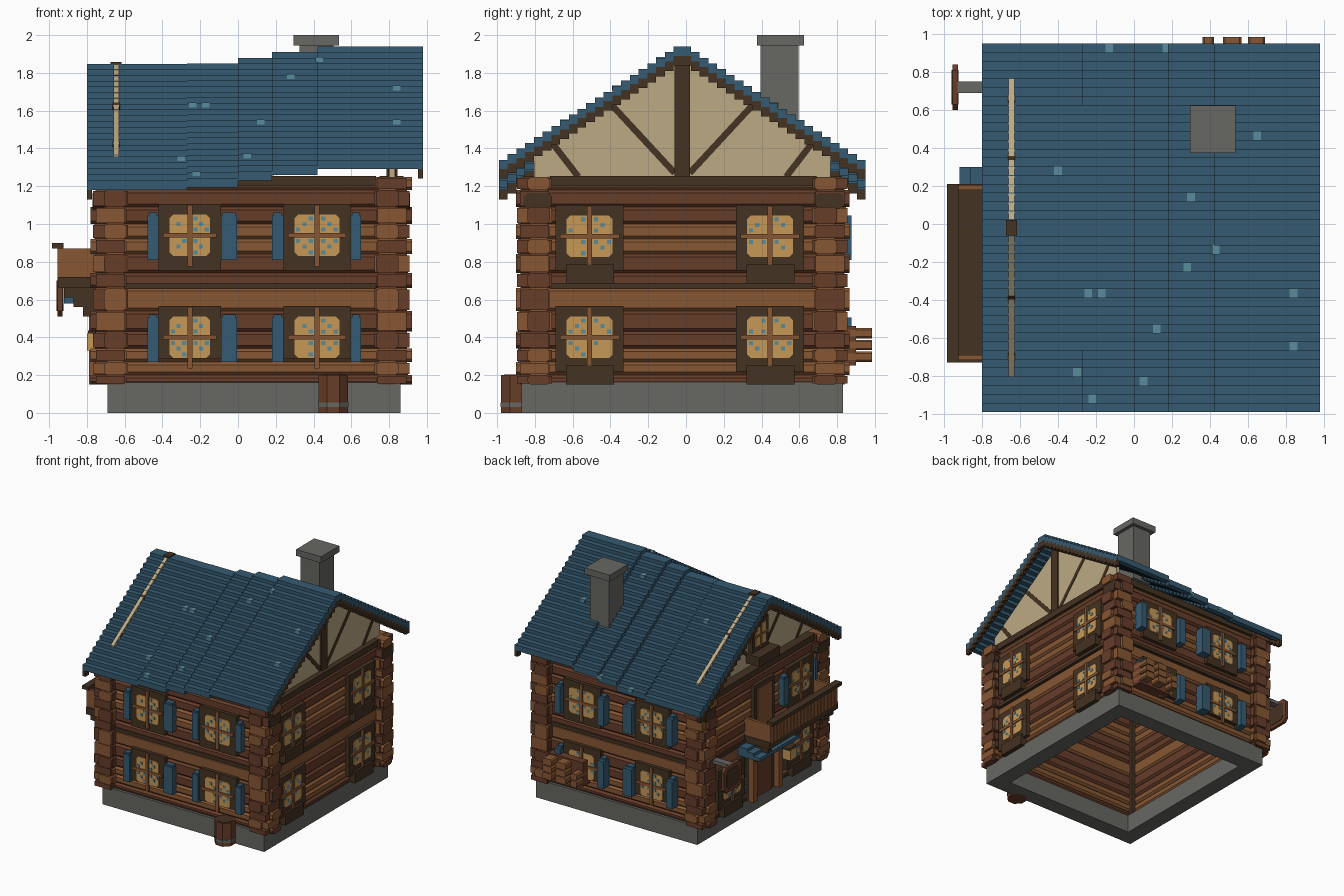
import bpy, bmesh, math, random
from mathutils import Vector

random.seed(4)
if "Cube" in bpy.data.objects:
    bpy.data.objects.remove(bpy.data.objects["Cube"])


def srgb(r, g, b):
    return tuple(((c / 255 + 0.055) / 1.055) ** 2.4 for c in (r, g, b)) + (1.0,)


COLOURS = {"roof_blue": srgb(54, 91, 114), "dark_log": srgb(103, 61, 42), "light_log": srgb(135, 87, 52),
           "dark_timber": srgb(68, 50, 34), "plaster": srgb(188, 170, 133), "glass_glow": srgb(198, 152, 86),
           "pale_blue": srgb(90, 140, 156), "stone": srgb(103, 104, 98)}
MATS = {}
for key, col in COLOURS.items():
    m = bpy.data.materials.new(key)
    m.use_nodes = True
    m.diffuse_color = col
    bsdf = m.node_tree.nodes["Principled BSDF"]
    bsdf.inputs["Base Color"].default_value = col
    bsdf.inputs["Roughness"].default_value = 0.9
    MATS[key] = m

PARTS = {}  # part name -> (bmesh, list of material names)


def prism(name, mat, pts, axis, a0, a1):
    """Extrude a 2D outline along x, y or z."""
    bm, slots = PARTS.setdefault(name, (bmesh.new(), []))
    if mat not in slots:
        slots.append(mat)

    def co(p, a):
        return {"x": (a, p[0], p[1]), "y": (p[0], a, p[1]), "z": (p[0], p[1], a)}[axis]
    lo = [bm.verts.new(co(p, a0)) for p in pts]
    hi = [bm.verts.new(co(p, a1)) for p in pts]
    n = len(pts)
    faces = [bm.faces.new(lo), bm.faces.new(hi)]
    faces += [bm.faces.new((lo[i], lo[(i + 1) % n], hi[(i + 1) % n], hi[i])) for i in range(n)]
    for f in faces:
        f.material_index = slots.index(mat)


def rect(a0, a1, b0, b1, c=0.0):
    """Rectangle outline, with cut corners if c is given."""
    if not c:
        return [(a0, b0), (a1, b0), (a1, b1), (a0, b1)]
    return [(a0 + c, b0), (a1 - c, b0), (a1, b0 + c), (a1, b1 - c),
            (a1 - c, b1), (a0 + c, b1), (a0, b1 - c), (a0, b0 + c)]


def box(name, mat, x0, x1, y0, y1, z0, z1):
    prism(name, mat, rect(x0, x1, y0, y1), "z", z0, z1)


# Outer wall planes: axis of the normal, position, direction
WALLS = {"front": ("y", -0.84, -1), "back": ("y", 0.80, 1), "right": ("x", 0.85, 1), "left": ("x", -0.71, -1)}


def plate(face, name, mat, u0, u1, d0, d1, z0, z1, c=0.0):
    """Block on a wall: u along it, d outward from it."""
    axis, pos, s = WALLS[face]
    prism(name, mat, rect(u0, u1, z0, z1, c), axis, pos + s * d0, pos + s * d1)


# Foundation ring
for y0, y1 in ((-0.87, -0.73), (0.69, 0.83)):
    box("foundation", "stone", -0.69, 0.86, y0, y1, 0, 0.16)
for x0, x1 in ((-0.69, -0.55), (0.72, 0.86)):
    box("foundation", "stone", x0, x1, -0.73, 0.69, 0, 0.16)

# Log walls with crossing ends at the corners
rows = [(0.15, 0.20, "D"), (0.20, 0.27, "L"), (0.27, 0.34, "L"), (0.34, 0.43, "D"), (0.43, 0.54, "D"),
        (0.54, 0.66, "L"), (0.66, 0.74, "D"), (0.74, 0.84, "D"), (0.84, 0.92, "L"), (0.92, 1.0, "L"),
        (1.0, 1.09, "D"), (1.09, 1.18, "D"), (1.18, 1.25, "L")]
TONE = {"D": "dark_log", "L": "light_log"}
for i, (z0, z1, t) in enumerate(rows):
    ex, ey = 0.025 * (i % 2), 0.025 * ((i + 1) % 2)
    for y in (-0.84, 0.68):
        prism("log_walls", TONE[t], rect(y, y + 0.12, z0, z1, 0.016), "x", -0.78 + ex, 0.92 - ex)
    for x in (-0.71, 0.73):
        prism("log_walls", TONE[t], rect(x, x + 0.12, z0, z1, 0.016), "y", -0.90 + ey, 0.865 - ey)
    # thicker log ends, alternating in direction and tone
    tone = "light_log" if i % 3 == 1 else "dark_log"
    for x in (-0.65, 0.79):
        for y in (-0.78, 0.74):
            a, b = (0.08, 0.065) if i % 2 else (0.065, 0.08)
            sx, sy = (1 if x > 0 else -1), (1 if y > 0 else -1)
            cx, cy = x + sx * 0.025, y + sy * 0.022
            box("corner_log_ends", tone, cx - a - 0.012, cx + a + 0.012, cy - b - 0.012, cy + b + 0.012,
                z0 + 0.006, z1 - 0.006)

# Belt beams, top plates, corner brackets
for face, (u0, u1) in {"front": (-0.6, 0.73), "back": (-0.6, 0.73), "right": (-0.72, 0.69), "left": (-0.72, 0.69)}.items():
    plate(face, "belt_beam", "dark_timber", u0, u1, -0.05, 0.012, 0.658, 0.688)
    plate(face, "top_plate", "dark_timber", u0, u1, -0.1, 0.025, 1.20, 1.255)
    plate(face, "bottom_log_trim", "dark_timber", u0, u1, -0.05, 0.008, 0.15, 0.165)
for face in ("right", "left"):
    for u in (-0.86, 0.685):
        plate(face, "corner_bracket", "dark_timber", u, u + 0.15, 0, 0.06, 1.08, 1.165, 0.02)
box("inner_corner_post", "dark_timber", -0.6, -0.56, -0.73, -0.69, 0.15, 1.25)


def window(face, u, z0, w, h, sill=0.0, shutters=()):
    """Dark surround, glowing cut-corner glass with pale flecks, crossed bars, optional box and shutters."""
    n = face + "_window"
    plate(face, n, "dark_timber", u - w / 2, u + w / 2, -0.02, 0.03, z0, z0 + h)
    if sill:
        plate(face, n, "dark_timber", u - w / 2 + 0.055, u + w / 2 - 0.05, -0.02, 0.05, z0 - sill, z0 + 0.03)
    gw, zc = w / 2 - 0.058, z0 + h - 0.165
    plate(face, n, "glass_glow", u - gw, u + gw, 0.03, 0.037, zc - 0.11, zc + 0.11, 0.02)
    for a in range(-3, 4):
        for b in range(-3, 4):
            if (a + b) % 2 == 0 and a * b and abs(a) + abs(b) < 6 and random.random() < 0.75:
                cu, cz, r = u + a * gw / 3.6, zc + b * 0.03, 0.011
                plate(face, n, "pale_blue", cu - r, cu + r, 0.037, 0.040, cz - r, cz + r)
    plate(face, n, "light_log", u - 0.013, u + 0.013, 0.03, 0.046, zc - 0.165, zc + 0.16)
    plate(face, n, "light_log", u - gw - 0.035, u + gw + 0.035, 0.03, 0.045, zc - 0.012, zc + 0.012)
    for s0, s1 in shutters:
        plate(face, face + "_shutter", "roof_blue", s0, s1, -0.02, 0.075 if face == "back" else 0.05, zc - 0.13, zc + 0.105)
        plate(face, face + "_shutter", "roof_blue", s0 + 0.008, s1 - 0.008, -0.02, 0.045, zc + 0.10, zc + 0.12)


for face in ("front", "back"):
    for z0, h in ((0.285, 0.28), (0.755, 0.35)):
        window(face, -0.255, z0, 0.33, h, shutters=((-0.48, -0.42), (-0.09, -0.005)))
        window(face, 0.418, z0, 0.355, h, shutters=((0.18, 0.24), (0.596, 0.65)))
for z0 in (0.22, 0.755):
    window("right", -0.51, z0, 0.36, 0.345, 0.07)
    window("right", 0.445, z0, 0.36, 0.345, 0.07)
window("left", -0.51, 0.755, 0.36, 0.345, 0, ((-0.33, -0.26), (-0.72, -0.69)))
window("left", -0.51, 0.22, 0.36, 0.345, 0.07)
window("left", 0.43, 0.22, 0.36, 0.345, 0.07)

# Gable walls with timber framing; the left one breaks through the sagging roof
YC = -0.02
SLOPE = 0.03 / 0.0462


def beam(name, p, q, w, x0, x1):
    p, q = Vector(p), Vector(q)
    d = (q - p).normalized() * w / 2
    n = Vector((-d.y, d.x))
    prism(name, "dark_timber", [tuple(v) for v in (p + n, p - n, q - n, q + n)], "x", x0, x1)


for gx, name in ((0.80, "right_gable"), (-0.66, "left_gable")):
    e = 1.875 - SLOPE * 0.785
    prism(name, "plaster", [(YC - 0.785, 1.24), (YC + 0.785, 1.24), (YC + 0.785, e), (YC + 0.03, 1.855),
                            (YC - 0.03, 1.855), (YC - 0.785, e)], "x", gx, gx + 0.03)
    x0, x1 = gx - 0.004, gx + 0.034
    box(name, "dark_timber", x0 - 0.01, x1 + 0.01, YC - 0.04, YC + 0.04, 1.24, 1.858)
    for s in (-1, 1):
        beam(name, (YC + s * 0.04, 1.27), (YC + s * 0.375, 1.632), 0.034, x0, x1)
        beam(name, (YC + s * 0.55, 1.25), (YC + s * 0.685, 1.425), 0.034, x0, x1)

# Small gable window with a planter on the left side
box("gable_window", "dark_timber", -0.70, -0.65, -0.13, 0.09, 1.36, 1.64)
box("gable_window", "glass_glow", -0.708, -0.70, -0.09, 0.05, 1.42, 1.60)
box("gable_window", "light_log", -0.714, -0.70, -0.03, -0.01, 1.40, 1.62)
box("gable_window", "light_log", -0.714, -0.70, -0.11, 0.07, 1.50, 1.52)
box("gable_planter", "dark_timber", -0.79, -0.66, -0.16, 0.12, 1.30, 1.38)

# Stepped roof in five sections that sag towards the left
SECTIONS = [(-0.80, -0.27, 0.092, 0.02), (-0.27, 0.0, 0.09, 0.006), (0.0, 0.18, 0.06, 0.0),
            (0.18, 0.42, 0.03, 0.0), (0.42, 0.98, 0.0, 0.0)]
N, STEP = 21, 0.0462


def course(i, drop, sag):
    return 1.94 - drop - 0.03 * i - sag * (i / N) ** 2


for x0, x1, drop, sag in SECTIONS:
    for i in range(N):
        z = course(i, drop, sag)
        for s in (-1, 1):
            a, b = sorted((YC + s * STEP * i, YC + s * STEP * (i + 1)))
            box("roof_tiles", "roof_blue", x0, x1, a, b, z - 0.05, z)
            # barge boards beneath the verges
            for bx, on in ((x0, x0 == -0.80), (x1 - 0.028, x1 == 0.98)):
                if on and i < N:
                    box("barge_boards", "dark_timber", bx, bx + 0.028, a, b, z - 0.10, z - 0.05)

# Weathered tile patches: x, course, side
for x, i, s in ((-0.24, 7, -1), (-0.17, 7, -1), (0.28, 4, -1), (0.43, 2, -1), (0.84, 7, -1), (0.84, 13, -1),
                (-0.3, 16, -1), (0.05, 17, -1), (-0.22, 19, -1), (0.12, 11, -1), (0.3, 3, 1), (0.65, 10, 1),
                (-0.13, 20, 1), (0.17, 20, 1), (-0.4, 6, 1)):
    drop, sag = next((d, g) for x0, x1, d, g in SECTIONS if x0 <= x < x1)
    z, y = course(i, drop, sag), YC + s * STEP * (i + 0.5)
    box("tile_patches", "pale_blue", x - 0.02, x + 0.02, y - 0.0245, y + 0.0245, z - 0.022, z + 0.003)

# Chimney
box("chimney", "stone", 0.325, 0.505, 0.395, 0.595, 1.45, 1.95)
box("chimney_cap", "stone", 0.295, 0.535, 0.375, 0.625, 1.945, 2.0)

# Balcony with slatted railing
box("balcony_floor", "dark_timber", -0.95, -0.70, -0.73, 0.21, 0.66, 0.72)
box("balcony_rail", "dark_timber", -0.985, -0.925, -0.73, 0.21, 0.87, 0.90)
for k in range(20):
    y = -0.715 + k * 0.0463
    box("balcony_slats", "light_log", -0.955, -0.935, y, y + 0.038, 0.71, 0.875)
box("balcony_slats", "dark_log", -0.94, -0.925, -0.71, 0.2, 0.71, 0.875)
for y in (-0.715, 0.18):
    box("balcony_end_panel", "light_log", -0.95, -0.70, y, y + 0.025, 0.71, 0.87)
for y in (-0.71, -0.26, 0.14):
    for k in range(3):
        box("balcony_bracket", "dark_timber", -0.92 + 0.05 * k, -0.70, y, y + 0.05, 0.61 - 0.05 * k, 0.665 - 0.05 * k)
plate("left", "balcony_door", "dark_timber", -0.16, 0.12, 0, 0.03, 0.70, 1.12)
plate("left", "balcony_door", "light_log", -0.12, 0.08, 0.03, 0.038, 0.72, 1.08)

# Entrance door, canopy and lantern
plate("left", "front_door", "dark_timber", -0.20, 0.19, 0, 0.03, 0.15, 0.57)
plate("left", "front_door", "dark_log", -0.11, 0.11, 0.03, 0.04, 0.15, 0.52)
for u in (-0.20, 0.15):
    plate("left", "door_posts", "light_log", u, u + 0.05, 0.03, 0.08, 0.15, 0.58)
for k in range(3):
    plate("left", "door_canopy", "roof_blue", -0.24, 0.30, 0, 0.21 - 0.06 * k, 0.58 + 0.025 * k, 0.61 + 0.025 * k)
plate("left", "lantern", "glass_glow", -0.37, -0.29, 0.02, 0.09, 0.33, 0.42)
plate("left", "lantern", "dark_timber", -0.38, -0.28, 0, 0.085, 0.42, 0.435)

# Hanging sign on a metal arm
box("sign_arm", "stone", -0.93, -0.70, 0.69, 0.75, 0.70, 0.73)
prism("sign_board", "dark_log", rect(0.60, 0.84, 0.51, 0.73, 0.03), "x", -0.955, -0.928)
prism("sign_board", "dark_timber", rect(0.63, 0.81, 0.54, 0.70, 0.03), "x", -0.960, -0.924)

# Firewood stack behind the house
for x0, x1, count in ((0.36, 0.42, 2), (0.47, 0.565, 3), (0.60, 0.69, 3)):
    for k in range(count):
        prism("firewood", "light_log", rect(x0, x1, 0.27 + 0.062 * k, 0.325 + 0.062 * k, 0.01), "y", 0.80, 0.985)
box("firewood_rack", "dark_log", 0.36, 0.69, 0.80, 0.90, 0.25, 0.46)

# Barrel with a metal hoop
for mat, r, z0, z1 in (("dark_log", 0.085, 0.0, 0.2), ("stone", 0.088, 0.03, 0.055), ("dark_timber", 0.07, 0.2, 0.204)):
    ring = [(0.505 + r * math.cos(a), -0.90 + r * math.sin(a)) for a in
            (math.pi / 8 + k * math.pi / 4 for k in range(8))]
    prism("barrel", mat, ring, "z", z0, z1)

# Turn the collected parts into objects
for name, (bm, slots) in PARTS.items():
    bmesh.ops.recalc_face_normals(bm, faces=bm.faces)
    mesh = bpy.data.meshes.new(name)
    bm.to_mesh(mesh)
    bm.free()
    for s in slots:
        mesh.materials.append(MATS[s])
    bpy.context.collection.objects.link(bpy.data.objects.new(name, mesh))
